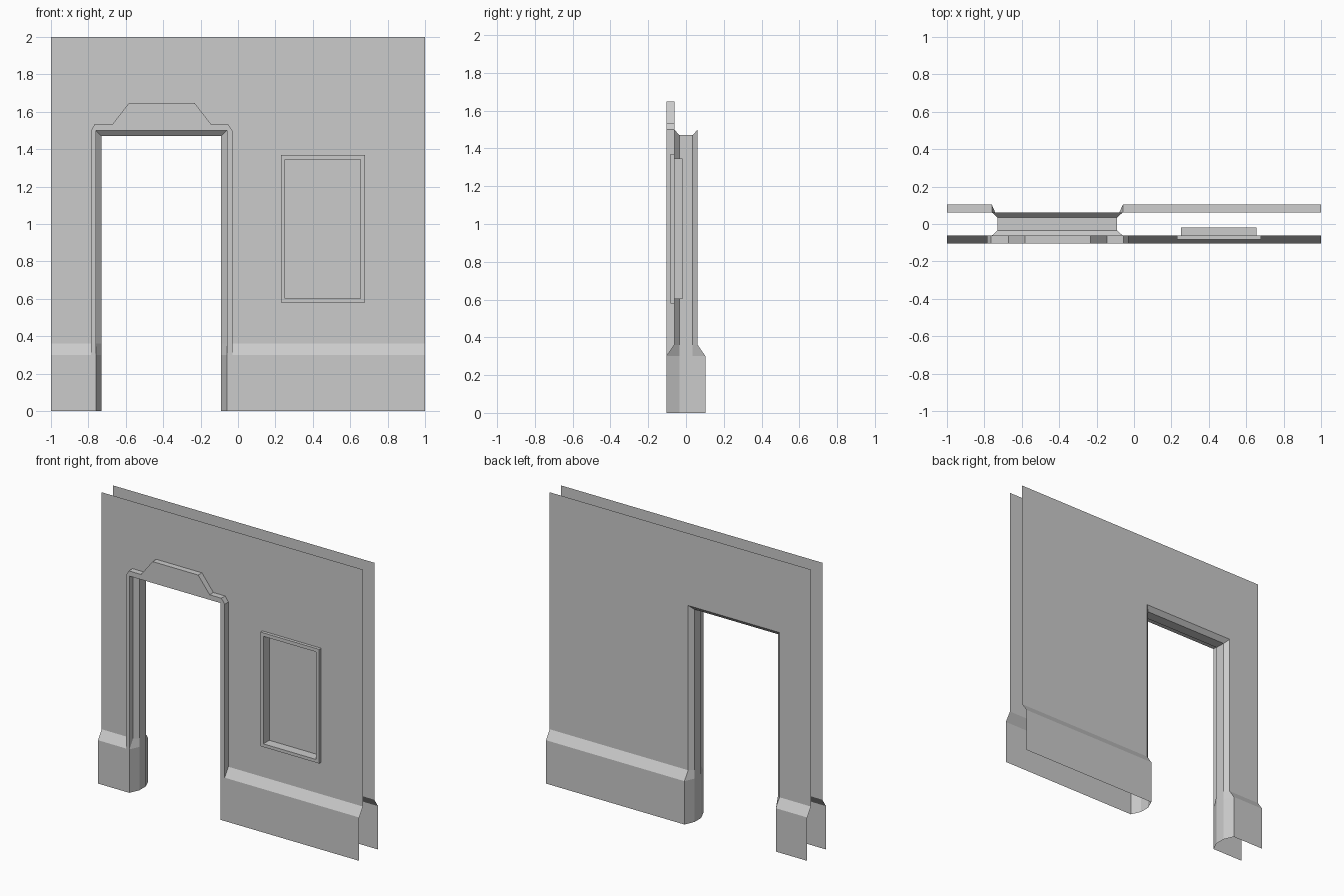
import bpy, bmesh
from mathutils import Vector

if "Cube" in bpy.data.objects:
    bpy.data.objects.remove(bpy.data.objects["Cube"])

BASE_Y, WALL_Y, LINING_Y = 0.103, 0.062, 0.035   # half depths of skirting, wall, lining
Z0, Z1, Z2, HEAD, TOP = 0.0, 0.30, 0.36, 1.5, 2.0  # floor, skirting, slope, door head, wall top
XL, XR = -0.76, -0.06                            # door opening
TL, TR = -0.785, -0.03                           # trim outer edges
IN = 0.03                                        # chamfer inset of lining
DOOR = Vector((-0.41, 0, 0.7))


def aim(face, direction):
    face.normal_update()
    if face.normal.dot(direction) < 0:
        face.normal_flip()


def fill(bm, loops, y, facing=-1):
    """Flat sheet at depth y from an outline and optional holes (x, z points)."""
    edges = []
    for loop in loops:
        vs = [bm.verts.new((x, y, z)) for x, z in loop]
        edges += [bm.edges.new((a, b)) for a, b in zip(vs, vs[1:] + vs[:1])]
    out = bmesh.ops.triangle_fill(bm, edges=edges, use_beauty=True)
    for g in out["geom"]:
        if isinstance(g, bmesh.types.BMFace):
            aim(g, Vector((0, facing, 0)))


def ribbon(bm, a, b, ref, inward, closed=False):
    """Quads between two paths, facing towards or away from a reference point."""
    n = len(a)
    for i in range(n if closed else n - 1):
        j = (i + 1) % n
        f = bm.faces.new([bm.verts.new(p) for p in (a[i], a[j], b[j], b[i])])
        d = Vector(ref) - f.calc_center_median()
        aim(f, d if inward else -d)


def at(path, y):
    return [(x, y, z) for x, z in path]


def finish(bm, name):
    bmesh.ops.remove_doubles(bm, verts=bm.verts, dist=0.0005)
    me = bpy.data.meshes.new(name)
    bm.to_mesh(me)
    bm.free()
    bpy.context.collection.objects.link(bpy.data.objects.new(name, me))


def rect(x0, x1, z0, z1):
    return [(x0, z0), (x0, z1), (x1, z1), (x1, z0)]


# Stepped outline of the door trim, and the plain opening
crown = [(TL, HEAD), (-0.765, 1.535), (-0.67, 1.535), (-0.582, 1.648),
         (-0.233, 1.648), (-0.145, 1.535), (-0.055, 1.535), (TR, HEAD)]
trim_wall = [(TL, Z2)] + crown + [(TR, Z2)]
trim_face = [(TL, Z1)] + crown + [(TR, Z1)]
opening = rect(XL, XR, Z2, HEAD)
frame_out = rect(0.23, 0.68, 0.58, 1.37)
frame_in = rect(0.252, 0.656, 0.602, 1.346)

# Front and back walls, each with a skirting and sloped cap
for name, s, hole, extra in (("front_wall", -1, trim_wall, [frame_out]),
                             ("back_wall", 1, opening, [])):
    bm = bmesh.new()
    outline = [(-1, TOP), (-1, Z2)] + hole + [(1, Z2), (1, TOP)]
    fill(bm, [outline] + extra, s * WALL_Y, s)
    for x0, x1, edge in ((-1, hole[0][0], XL), (hole[-1][0], 1, XR)):
        low = (x0, edge) if x0 == -1 else (edge, x1)
        ribbon(bm, [(x, s * BASE_Y, Z0) for x in low],
               [(x, s * BASE_Y, Z1) for x in low], (0, 0, 0.1), False)
        ribbon(bm, [(x, s * BASE_Y, Z1) for x in (x0, x1)],
               [(x, s * WALL_Y, Z2) for x in (x0, x1)], (0, 0, 0.1), False)
    finish(bm, name)

# Door lining: chamfer on each face joined by a flat reveal
bm = bmesh.new()
inner = {}
for s in (-1, 1):
    left = [(BASE_Y, Z0), (BASE_Y, Z1), (WALL_Y, Z2), (WALL_Y, HEAD)]
    outer = [(XL, s * y, z) for y, z in left] + [(XR, s * y, z) for y, z in left[::-1]]
    zs = [Z0, Z1, Z2, HEAD - IN]
    inner[s] = ([(XL + IN, s * LINING_Y, z) for z in zs]
                + [(XR - IN, s * LINING_Y, z) for z in zs[::-1]])
    ribbon(bm, outer, inner[s], DOOR, True)
ribbon(bm, inner[-1], inner[1], DOOR, True)
finish(bm, "door_lining")

# Raised trim round the door front
bm = bmesh.new()
trim_in = rect(XL, XR, Z1, HEAD)
fill(bm, [trim_face + trim_in[::-1]], -BASE_Y)
ribbon(bm, at(trim_face, -BASE_Y), at(trim_wall, -WALL_Y), DOOR, False)
ribbon(bm, at(trim_in, -BASE_Y), at(opening, -WALL_Y), DOOR, True)
finish(bm, "door_trim")

# Raised frame with recessed panel
FRONT, BACK = -0.083, -0.018
mid = (0.455, -0.05, 0.975)
bm = bmesh.new()
fill(bm, [frame_out, frame_in], FRONT)
ribbon(bm, at(frame_out, FRONT), at(frame_out, -WALL_Y), mid, False, True)
ribbon(bm, at(frame_in, FRONT), at(frame_in, BACK), mid, True, True)
finish(bm, "window_frame")
bm = bmesh.new()
fill(bm, [frame_in], BACK)
finish(bm, "window_panel")
